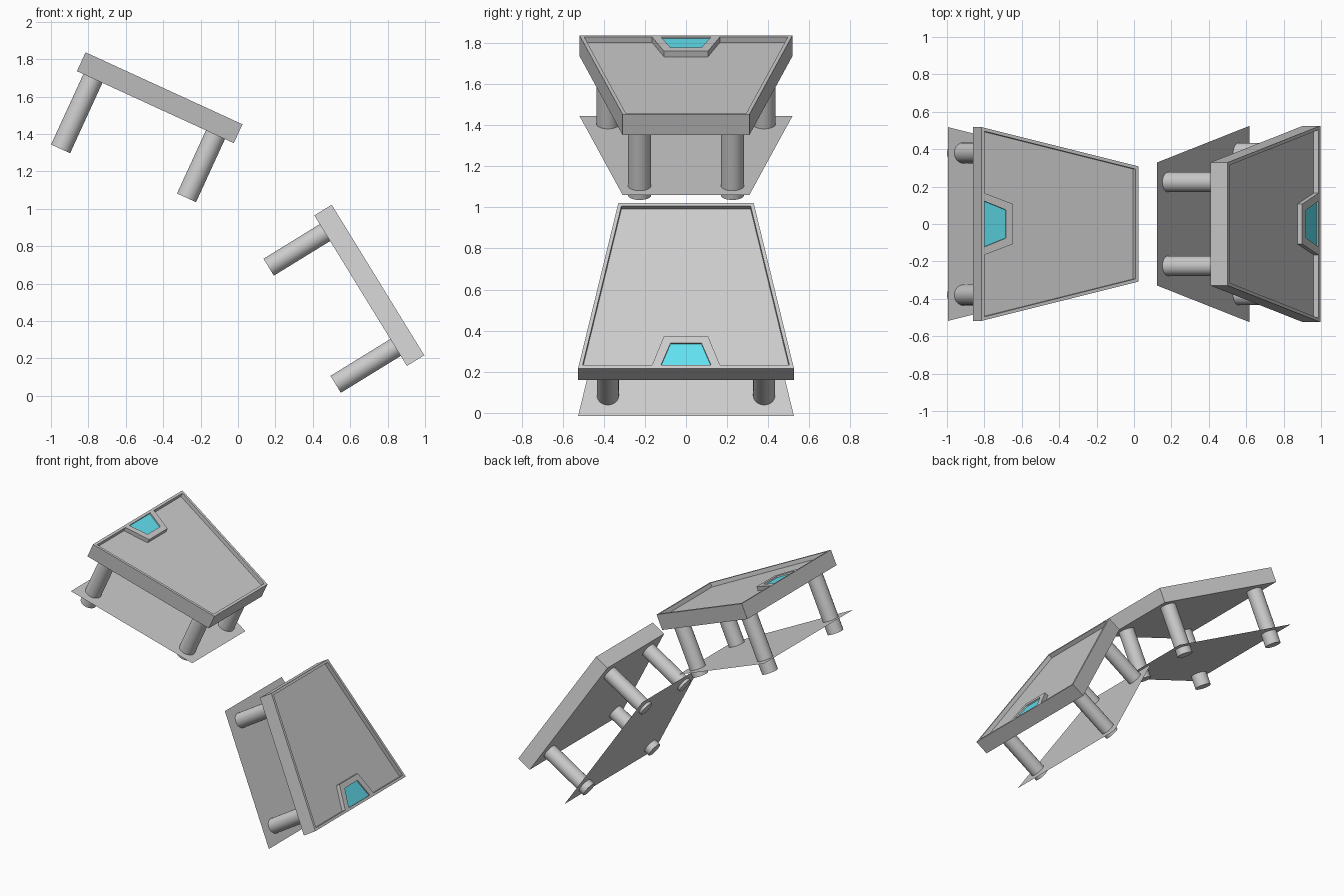
import bpy, bmesh
from mathutils import Matrix, Vector

if "Cube" in bpy.data.objects:
    bpy.data.objects.remove(bpy.data.objects["Cube"])

glow = bpy.data.materials.new("cyan_glow")
glow.diffuse_color = (0.12, 0.75, 0.87, 1)
glow.use_nodes = True
glow.node_tree.nodes["Principled BSDF"].inputs["Base Color"].default_value = glow.diffuse_color
RIM, DEEP = 0.018, 0.03


def finish(name, bm, frame):
    bmesh.ops.recalc_face_normals(bm, faces=bm.faces)
    me = bpy.data.meshes.new(name)
    bm.to_mesh(me)
    bm.free()
    ob = bpy.data.objects.new(name, me)
    bpy.context.collection.objects.link(ob)
    ob.matrix_world = frame
    return ob


def prism_mesh(pts, low, high):
    """Extrude an outline in the slab plane from low to high along its normal."""
    bm = bmesh.new()
    base = bm.faces.new([bm.verts.new((x, y, low)) for x, y in pts])
    ext = bmesh.ops.extrude_face_region(bm, geom=[base], use_keep_orig=True)["geom"]
    verts = [g for g in ext if isinstance(g, bmesh.types.BMVert)]
    bmesh.ops.translate(bm, verts=verts, vec=(0, 0, high - low))
    bmesh.ops.recalc_face_normals(bm, faces=bm.faces)
    return bm


def slab(tag, origin, along, length, wide, narrow, thick, sheet_depth, legs):
    # Local frame: x from wide to narrow end, z out of the top surface
    u = Vector((along[0], 0, along[1])).normalized()
    n = Vector((abs(u.z), 0, abs(u.x)))
    v = n.cross(u)
    frame = Matrix((u, v, n)).transposed().to_4x4()
    frame.translation = Vector((origin[0], 0, origin[1]))
    outline = [(0, -wide), (length, -narrow), (length, narrow), (0, wide)]

    # Tray with thin rim and sunken floor
    bm = prism_mesh(outline, -thick, 0)
    top = max(bm.faces, key=lambda f: f.calc_center_median().z)
    bmesh.ops.inset_region(bm, faces=[top], thickness=RIM, use_even_offset=True)
    ext = bmesh.ops.extrude_face_region(bm, geom=[top])["geom"]
    bmesh.ops.translate(bm, verts=[g for g in ext if isinstance(g, bmesh.types.BMVert)],
                        vec=(0, 0, -DEEP))
    if top.is_valid:
        bmesh.ops.delete(bm, geom=[top], context='FACES_ONLY')
    finish(tag + "_tray", bm, frame)

    # Three-sided light surround and the light plate inside it
    half = [(RIM, 0.165), (0.185, 0.107), (0.145, 0.075), (RIM, 0.122)]
    ring = [half[0], half[1], (half[1][0], -half[1][1]), (half[0][0], -half[0][1]),
            (half[3][0], -half[3][1]), (half[2][0], -half[2][1]), half[2], half[3]]
    finish(tag + "_light_surround", prism_mesh(ring, -DEEP, 0), frame)
    plate = [half[3], half[2], ring[5], ring[4]]
    light = finish(tag + "_light", prism_mesh(plate, -DEEP, -0.01), frame)
    light.data.materials.append(glow)

    # Paper-thin lower sheet
    bm = bmesh.new()
    bm.faces.new([bm.verts.new((x, y, -sheet_depth)) for x, y in outline])
    finish(tag + "_lower_sheet", bm, frame)

    # Round legs passing through the sheet
    for end, x, y, tip, r in legs:
        for side in (-1, 1):
            bm = bmesh.new()
            start = -thick + 0.01
            bmesh.ops.create_cone(bm, cap_ends=True, segments=32, radius1=r, radius2=r,
                                  depth=tip + start,
                                  matrix=Matrix.Translation((x, side * y, (start - tip) / 2)))
            leg = finish(f"{tag}_{end}_leg", bm, frame)
            bpy.ops.object.select_all(action='DESELECT')
            leg.select_set(True)
            bpy.context.view_layer.objects.active = leg
            bpy.ops.object.shade_smooth_by_angle()


slab("upper", (-0.815, 1.837), (0.839, -0.385), 0.923, 0.518, 0.308, 0.111, 0.432,
     [("wide", 0.094, 0.38, 0.525, 0.056), ("narrow", 0.815, 0.226, 0.482, 0.056)])
slab("lower", (0.996, 0.217), (-0.495, 0.805), 0.945, 0.525, 0.329, 0.109, 0.443,
     [("wide", 0.116, 0.38, 0.485, 0.053), ("narrow", 0.837, 0.224, 0.462, 0.053)])
